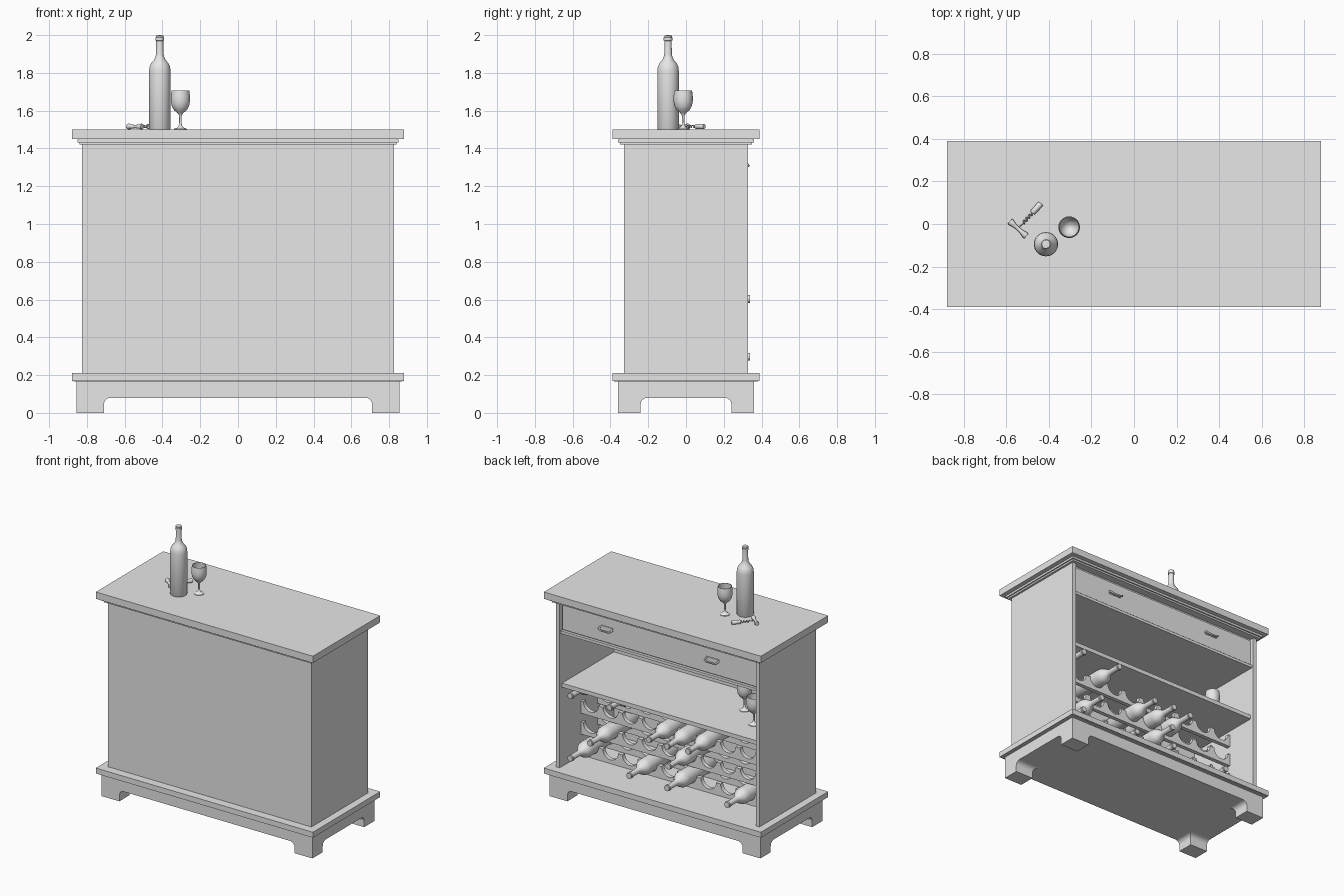
import bpy, bmesh, math
from mathutils import Matrix, Vector

if "Cube" in bpy.data.objects:
    bpy.data.objects.remove(bpy.data.objects["Cube"])

grey = bpy.data.materials.new("plain_grey")
grey.diffuse_color = (0.8, 0.8, 0.8, 1)
grey.use_nodes = True
grey.node_tree.nodes["Principled BSDF"].inputs["Base Color"].default_value = grey.diffuse_color


def finish(name, bm, smooth=False, matrix=None):
    bmesh.ops.recalc_face_normals(bm, faces=bm.faces)
    me = bpy.data.meshes.new(name)
    bm.to_mesh(me)
    bm.free()
    ob = bpy.data.objects.new(name, me)
    bpy.context.collection.objects.link(ob)
    me.materials.append(grey)
    if matrix is not None:
        ob.matrix_world = matrix
    if smooth:
        bpy.ops.object.select_all(action='DESELECT')
        ob.select_set(True)
        bpy.context.view_layer.objects.active = ob
        bpy.ops.object.shade_smooth_by_angle(angle=math.radians(40))
    return ob


def box(name, x0, x1, y0, y1, z0, z1):
    bm = bmesh.new()
    bmesh.ops.create_cube(bm, size=1)
    for v in bm.verts:
        v.co = Vector(((x0 + x1) / 2 + v.co.x * (x1 - x0),
                       (y0 + y1) / 2 + v.co.y * (y1 - y0),
                       (z0 + z1) / 2 + v.co.z * (z1 - z0)))
    return finish(name, bm)


def slab(name, hx, hy, z0, z1):
    return box(name, -hx, hx, -hy, hy, z0, z1)


def lathe(name, profile, matrix, segs=24):
    bm = bmesh.new()
    vs = [bm.verts.new((r, 0, z)) for r, z in profile]
    es = [bm.edges.new(p) for p in zip(vs, vs[1:])]
    bmesh.ops.spin(bm, geom=vs + es, cent=(0, 0, 0), axis=(0, 0, 1),
                   angle=2 * math.pi, steps=segs)
    bmesh.ops.remove_doubles(bm, verts=bm.verts, dist=0.0001)
    return finish(name, bm, True, matrix)


def tube(name, points, radius):
    cu = bpy.data.curves.new(name, 'CURVE')
    cu.dimensions = '3D'
    cu.bevel_depth = radius
    cu.bevel_resolution = 2
    cu.use_fill_caps = True
    sp = cu.splines.new('POLY')
    sp.points.add(len(points) - 1)
    for p, co in zip(sp.points, points):
        p.co = (*co, 1)
    cu.materials.append(grey)
    ob = bpy.data.objects.new(name, cu)
    bpy.context.collection.objects.link(ob)
    return ob


# plinth, with four corner feet that flare into the underside
slab("plinth", 0.855, 0.36, 0.08, 0.165)
for sx in (-1, 1):
    for sy in (-1, 1):
        bm = bmesh.new()
        rings = []
        levels = [(0, 0), (0.045, 0)]
        levels += [(0.045 + 0.035 * math.sin(a), 0.035 * (1 - math.cos(a)))
                   for a in (math.pi / 8 * i for i in range(1, 5))]
        for z, f in levels:
            xi, yi = 0.71 - f, 0.24 - f
            rings.append([bm.verts.new((sx * x, sy * y, z)) for x, y in
                          ((xi, yi), (0.855, yi), (0.855, 0.36), (xi, 0.36))])
        bm.faces.new(rings[0])
        bm.faces.new(rings[-1])
        for a, b in zip(rings, rings[1:]):
            for i in range(4):
                j = (i + 1) % 4
                bm.faces.new((a[i], a[j], b[j], b[i]))
        finish("foot", bm)
slab("base_board", 0.88, 0.39, 0.17, 0.21)
slab("base_bead", 0.87, 0.38, 0.165, 0.17)

# cabinet carcass, open at the back
box("closed_panel", -0.825, 0.825, -0.327, -0.30, 0.21, 1.42)
for s in (-1, 1):
    box("side_panel", min(s * 0.825, s * 0.795), max(s * 0.825, s * 0.795),
        -0.30, 0.327, 0.21, 1.42)
box("middle_shelf", -0.795, 0.795, -0.30, 0.30, 0.79, 0.82)

# counter top and mouldings
slab("lower_moulding", 0.84, 0.35, 1.42, 1.432)
slab("upper_moulding", 0.85, 0.36, 1.432, 1.447)
slab("counter_top", 0.88, 0.39, 1.45, 1.50)
slab("counter_bead", 0.845, 0.355, 1.447, 1.45)

# drawer with two pulls
box("drawer_divider", -0.795, 0.795, -0.30, 0.315, 1.19, 1.21)
box("drawer_body", -0.795, 0.795, -0.30, 0.295, 1.21, 1.42)
box("drawer_front", -0.787, 0.787, 0.295, 0.305, 1.218, 1.405)
for cx in (-0.43, 0.43):
    box("pull_plate", cx - 0.05, cx + 0.05, 0.305, 0.31, 1.31, 1.335)
    tube("pull_bail", [(cx - 0.048, 0.308, 1.322), (cx - 0.05, 0.325, 1.318),
                       (cx - 0.035, 0.332, 1.308), (cx + 0.035, 0.332, 1.308),
                       (cx + 0.05, 0.325, 1.318), (cx + 0.048, 0.308, 1.322)], 0.006)

# scalloped bottle rails
PITCH, SLOTS = 0.159, 10
slots = [(i - (SLOTS - 1) / 2) * PITCH for i in range(SLOTS)]
row_z = [0.30, 0.453, 0.606, 0.757]


def rail(z, y, depth=0.03, r=0.062):
    bm = bmesh.new()
    pts = [(0.795, z), (0.795, z - 0.09), (-0.795, z - 0.09), (-0.795, z)]
    for c in slots:
        pts += [(c - r * math.cos(a), z - r * math.sin(a))
                for a in (math.pi * i / 12 for i in range(13))]
    f = bm.faces.new([bm.verts.new((px, y, pz)) for px, pz in pts])
    ext = bmesh.ops.extrude_face_region(bm, geom=[f])
    for v in ext["geom"]:
        if isinstance(v, bmesh.types.BMVert):
            v.co.y -= depth
    finish("bottle_rail", bm, True)


for z in row_z:
    for y in (0.08, -0.11):
        rail(z, y)

# bottles: one standing, others lying in the rack
BOTTLE = [(0, 0.008), (0.04, 0), (0.054, 0), (0.057, 0.005), (0.057, 0.31), (0.054, 0.333),
          (0.045, 0.352), (0.031, 0.368), (0.023, 0.385), (0.020, 0.40), (0.019, 0.47),
          (0.023, 0.472), (0.023, 0.487), (0.020, 0.489), (0.020, 0.498), (0, 0.50)]
lathe("standing_bottle", BOTTLE, Matrix.Translation((-0.414, -0.095, 1.50)), 32)
stored = {0: (1, 4, 6, 9), 1: (4, 8), 2: (3, 4, 5), 3: (7, 9)}
for row, cols in stored.items():
    for c in cols:
        tip = 0.34 if (row, c) in ((0, 4), (2, 4)) else 0.325
        lathe("stored_bottle", BOTTLE,
              Matrix.Translation((slots[c], tip - 0.5, row_z[row] - 0.003))
              @ Matrix.Rotation(-math.pi / 2, 4, 'X'))

# wine glasses, on the counter and on the shelf
GLASS = [(0, 0), (0.034, 0), (0.034, 0.004), (0.018, 0.010), (0.008, 0.022), (0.006, 0.04),
         (0.007, 0.075), (0.016, 0.088), (0.034, 0.103), (0.046, 0.125), (0.051, 0.15),
         (0.051, 0.175), (0.047, 0.207), (0.044, 0.207), (0.047, 0.175), (0.047, 0.15),
         (0.042, 0.127), (0.030, 0.107), (0.014, 0.094), (0, 0.092)]
for p in ((-0.305, -0.015, 1.50), (-0.44, -0.05, 0.82), (-0.62, 0.10, 0.82), (-0.60, -0.12, 0.82)):
    lathe("wine_glass", GLASS, Matrix.Translation(p))

# corkscrew: waisted handle, spiral and cork
along = Vector((0.67, 0.74, 0)).normalized()
across = Vector((along.y, -along.x, 0))
centre = Vector((-0.545, -0.022, 1.516))


def aim(pos, direction):
    return Matrix.Translation(pos) @ direction.to_track_quat('Z', 'Y').to_matrix().to_4x4()


lathe("corkscrew_handle", [(0, -0.052), (0.014, -0.052), (0.016, -0.045), (0.010, -0.02),
                           (0.009, 0), (0.010, 0.02), (0.016, 0.045), (0.014, 0.052),
                           (0, 0.052)], aim(centre, across), 16)
spiral = [centre, centre + along * 0.035]
for i in range(49):
    a = i * math.pi / 6
    spiral.append(centre + along * (0.037 + i * 0.0015)
                  + across * 0.006 * math.cos(a) + Vector((0, 0, 0.006 * math.sin(a))))
tube("corkscrew_spiral", spiral, 0.003)
lathe("cork", [(0, 0), (0.012, 0), (0.014, 0.003), (0.014, 0.056), (0.012, 0.06), (0, 0.06)],
      aim(centre + along * 0.10, along), 16)
